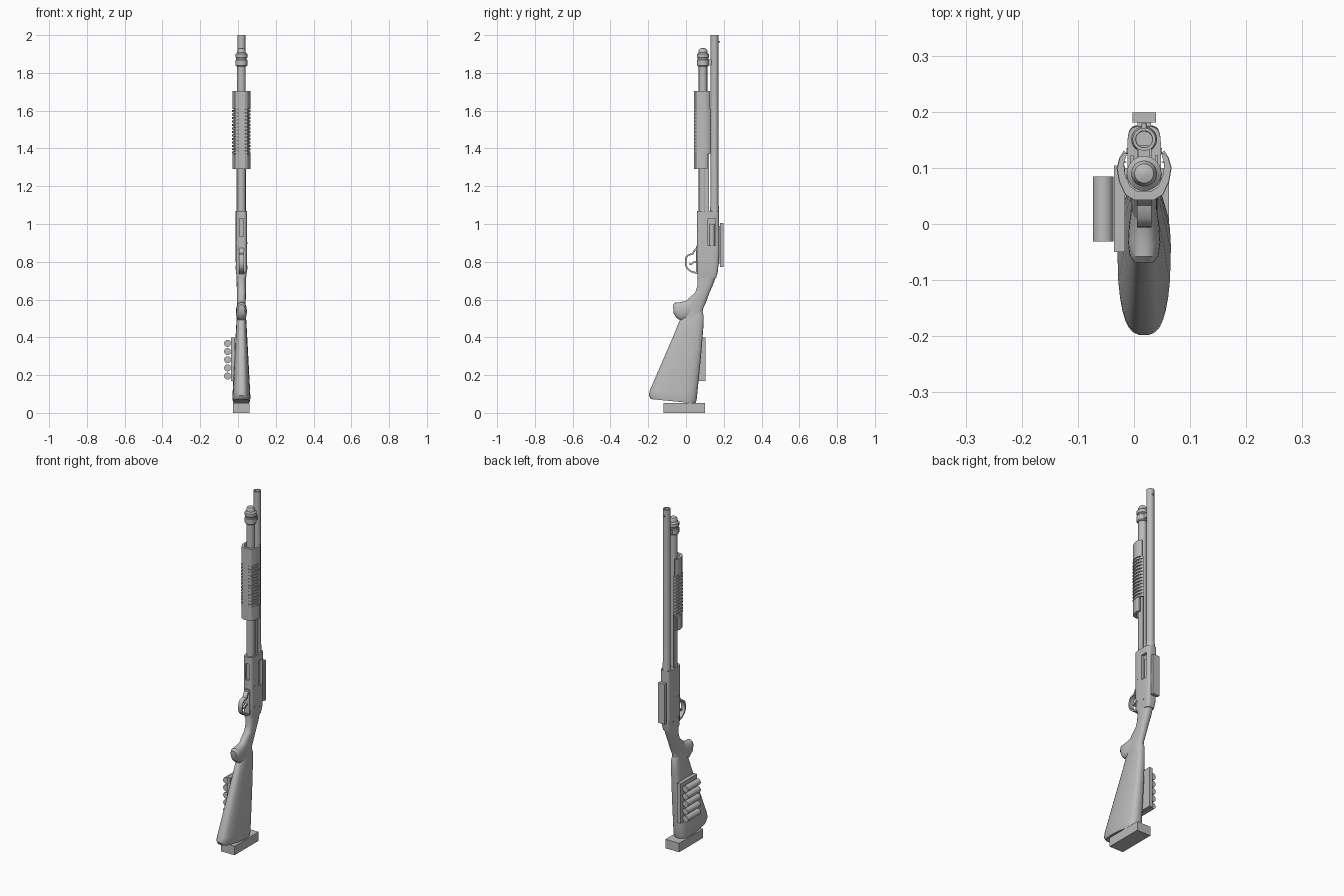
import bpy, bmesh, math
from mathutils import Vector

cube = bpy.data.objects.get("Cube")
if cube:
    bpy.data.objects.remove(cube, do_unlink=True)

CX = 0.018        # centre line of the gun
BARREL_Y, TUBE_Y = 0.151, 0.09

grey = bpy.data.materials.new("plain grey")
grey.use_nodes = True
grey.diffuse_color = (0.5, 0.5, 0.5, 1)
grey.node_tree.nodes["Principled BSDF"].inputs["Base Color"].default_value = (0.5, 0.5, 0.5, 1)


def finish(name, bm, smooth=35):
    bmesh.ops.recalc_face_normals(bm, faces=bm.faces)
    mesh = bpy.data.meshes.new(name)
    bm.to_mesh(mesh)
    bm.free()
    mesh.materials.append(grey)
    ob = bpy.data.objects.new(name, mesh)
    bpy.context.collection.objects.link(ob)
    bpy.ops.object.select_all(action='DESELECT')
    ob.select_set(True)
    bpy.context.view_layer.objects.active = ob
    if smooth:
        bpy.ops.object.shade_smooth_by_angle(angle=math.radians(smooth))
    return ob


def bridge(bm, rings, caps=True):
    n = len(rings[0])
    for a, b in zip(rings, rings[1:]):
        for i in range(n):
            j = (i + 1) % n
            bm.faces.new((a[i], a[j], b[j], b[i]))
    if caps:
        bm.faces.new(rings[0])
        bm.faces.new(rings[-1])


def loft(name, sections, power=2.6, taper=0.0, n=28):
    """Rounded sections, each given by a front point, a back point (y, z) and a half width."""
    bm = bmesh.new()
    rings = []
    for front, back, w in sections:
        f, b = Vector((CX, *front)), Vector((CX, *back))
        ring = []
        for i in range(n):
            t = 2 * math.pi * (i + 0.5) / n
            c, s = math.cos(t), math.sin(t)
            u = math.copysign(abs(c) ** (2 / power), c)
            v = math.copysign(abs(s) ** (2 / power), s)
            p = (f + b) / 2 + (f - b) / 2 * u
            p.x += v * w * (1 - taper * max(u, 0))
            ring.append(bm.verts.new(p))
        rings.append(ring)
    bridge(bm, rings)
    return finish(name, bm)


def lathe(name, y, profile, n=28):
    """Turned part around a vertical axis; profile of (radius, z)."""
    bm = bmesh.new()
    rings = [[bm.verts.new((CX + r * math.cos(2 * math.pi * i / n),
                            y + r * math.sin(2 * math.pi * i / n), z))
              for i in range(n)] for r, z in profile]
    bridge(bm, rings)
    return finish(name, bm)


def box(name, x0, x1, y0, y1, z0, z1, bevel=0.0):
    bm = bmesh.new()
    bmesh.ops.create_cube(bm, size=1)
    for v in bm.verts:
        v.co = ((x0 + x1) / 2 + v.co.x * (x1 - x0), (y0 + y1) / 2 + v.co.y * (y1 - y0),
                (z0 + z1) / 2 + v.co.z * (z1 - z0))
    if bevel:
        bmesh.ops.bevel(bm, geom=bm.edges[:], offset=bevel, segments=2, affect='EDGES')
    return finish(name, bm, 30 if bevel else 0)


def rod(name, start, end, r, n=20):
    bm = bmesh.new()
    a, b = Vector(start), Vector(end)
    bmesh.ops.create_cone(bm, cap_ends=True, segments=n, radius1=r, radius2=r, depth=(b - a).length)
    turn = (b - a).to_track_quat('Z', 'Y')
    for v in bm.verts:
        v.co = turn @ v.co + (a + b) / 2
    return finish(name, bm)


def strap(name, path, half_width, thick):
    """Flat band following a path of (y, z) points."""
    bm = bmesh.new()
    pts = [Vector(p) for p in path]
    rings = []
    for i, p in enumerate(pts):
        d = (pts[min(i + 1, len(pts) - 1)] - pts[max(i - 1, 0)]).normalized()
        side = Vector((-d.y, d.x)) * thick / 2
        rings.append([bm.verts.new((CX + sx * half_width, *(p + side * k)))
                      for sx, k in ((-1, -1), (1, -1), (1, 1), (-1, 1))])
    bridge(bm, rings)
    return finish(name, bm, 40)


def cut(ob, cutter):
    cutter.hide_render = True
    mod = ob.modifiers.new("cut", 'BOOLEAN')
    mod.object = cutter
    mod.solver = 'EXACT'
    bpy.context.view_layer.objects.active = ob
    bpy.ops.object.modifier_apply(modifier=mod.name)
    bpy.data.objects.remove(cutter, do_unlink=True)


def sleeve(name, z0, z1, shrink=0.0, y_max=0.131):
    """Open-backed channel wrapped around the magazine tube."""
    outer = [(0.018, 0.043), (0.034, 0.052), (0.045, 0.076), (0.049, 0.1), (0.044, 0.118), (0.036, 0.131)]
    inner = [(0.031, 0.126), (0.036, 0.108), (0.034, 0.088), (0.024, 0.066), (0.012, 0.058)]
    half = [(x - (shrink if x > 0.02 else 0), min(y, y_max)) for x, y in outer]
    half += [(x, min(y, y_max - 0.003)) for x, y in inner]
    loop = half + [(-x, y) for x, y in reversed(half)]
    bm = bmesh.new()
    bridge(bm, [[bm.verts.new((CX + x, y, z)) for x, y in loop] for z in (z0, z1)])
    return finish(name, bm, 30)


# Barrel with an open bore, and its bead sight
lathe("barrel", BARREL_Y, [(0.023, 1.03), (0.023, 1.09), (0.0205, 1.11), (0.0205, 2.0),
                           (0.015, 2.0), (0.014, 1.85)])
rod("bead_sight", (CX, 0.165, 1.965), (CX, 0.179, 1.965), 0.005, 12)

# Magazine tube, end cap and barrel bracket
lathe("magazine_tube", TUBE_Y, [(0.0225, 1.05), (0.0225, 1.85)])
lathe("magazine_cap", TUBE_Y, [(0.027, 1.835), (0.031, 1.84), (0.031, 1.868), (0.028, 1.872), (0.028, 1.878),
                               (0.031, 1.882), (0.031, 1.9), (0.023, 1.907), (0.023, 1.917),
                               (0.017, 1.928), (0.004, 1.932)])
box("barrel_bracket", CX - 0.013, CX + 0.013, 0.1, 0.14, 1.84, 1.872, 0.003)

# Ribbed sliding handle and its action bars
sleeve("handle_lower", 1.29, 1.37, 0.001, 0.113)
sleeve("handle_core", 1.37, 1.61, 0.007)
sleeve("handle_upper", 1.61, 1.705, 0.001, 0.127)
RIBS = 13
for i in range(RIBS):
    z = 1.372 + i * 0.24 / RIBS
    sleeve(f"handle_rib_{i + 1}", z, z + 0.0105)
for side, label in ((-1, "right"), (1, "left")):
    x = CX + side * 0.022
    box(f"action_bar_{label}", x - 0.003, x + 0.003, 0.1, 0.122, 1.05, 1.38)

# Receiver with ejection port and loading slot
receiver = loft("receiver", [((0.06, 0.715), (0.16, 0.715), 0.025), ((0.06, 0.75), (0.169, 0.75), 0.029),
                             ((0.058, 0.8), (0.173, 0.8), 0.03), ((0.058, 0.86), (0.176, 0.86), 0.03),
                             ((0.058, 1.07), (0.174, 1.07), 0.03)], power=4.5, n=40)
cut(receiver, box("port_cutter", CX + 0.014, CX + 0.06, 0.117, 0.156, 0.885, 1.03))
cut(receiver, box("slot_cutter", CX - 0.011, CX + 0.011, 0.03, 0.07, 0.935, 1.03))
rod("bolt", (CX + 0.008, 0.137, 0.884), (CX + 0.008, 0.137, 1.0), 0.015)
for y, z in ((0.085, 0.775), (0.085, 0.9), (0.13, 0.765)):
    rod("receiver_pin", (CX - 0.0315, y, z), (CX + 0.0315, y, z), 0.005, 12)

# Sight rail on the back of the receiver
box("rail_base", CX - 0.012, CX + 0.012, 0.168, 0.184, 0.79, 0.99)
box("sight_rail", CX - 0.021, CX + 0.021, 0.181, 0.199, 0.772, 1.005)

# Trigger and guard
strap("trigger_guard", [(0.064, 0.875), (0.046, 0.862), (0.036, 0.842), (0.012, 0.836), (0.0, 0.822),
                        (-0.002, 0.785), (0.006, 0.765), (0.028, 0.748), (0.066, 0.738)], 0.013, 0.009)
strap("trigger", [(0.066, 0.8), (0.04, 0.797), (0.026, 0.785), (0.018, 0.79)], 0.006, 0.009)
box("guard_plate", CX - 0.018, CX + 0.018, 0.052, 0.066, 0.735, 0.885, 0.003)

# Wrist, rounded grip and butt stock
loft("wrist", [((0.062, 0.73), (0.164, 0.735), 0.026), ((0.06, 0.67), (0.146, 0.685), 0.025),
               ((0.048, 0.635), (0.126, 0.64), 0.024), ((0.012, 0.605), (0.106, 0.585), 0.023),
               ((-0.018, 0.56), (0.09, 0.55), 0.023), ((-0.03, 0.49), (0.087, 0.52), 0.023)])
loft("pistol_grip", [((0.06, 0.632), (0.07, 0.54), 0.018), ((0.025, 0.605), (0.03, 0.505), 0.023),
                     ((-0.005, 0.592), (0.0, 0.492), 0.027), ((-0.037, 0.585), (-0.028, 0.488), 0.029),
                     ((-0.058, 0.584), (-0.052, 0.504), 0.026), ((-0.069, 0.573), (-0.066, 0.528), 0.018)], 2.3)
loft("butt_stock", [((-0.02, 0.505), (0.084, 0.545), 0.021), ((-0.035, 0.488), (0.094, 0.515), 0.025),
                    ((-0.062, 0.42), (0.092, 0.45), 0.029), ((-0.118, 0.29), (0.079, 0.29), 0.037),
                    ((-0.193, 0.117), (0.062, 0.12), 0.046), ((-0.198, 0.092), (0.057, 0.07), 0.048),
                    ((-0.186, 0.073), (0.05, 0.05), 0.045)], power=3, taper=0.15)
box("butt_pad", CX - 0.044, CX + 0.044, -0.12, 0.1, 0.0, 0.052)

# Spare shell holder on the right of the stock
box("shell_plate", -0.036, -0.016, -0.05, 0.104, 0.17, 0.4)
for i in range(5):
    z = 0.195 + i * 0.0432
    rod(f"spare_shell_{i + 1}", (-0.055, -0.031, z), (-0.055, 0.085, z), 0.0185)
